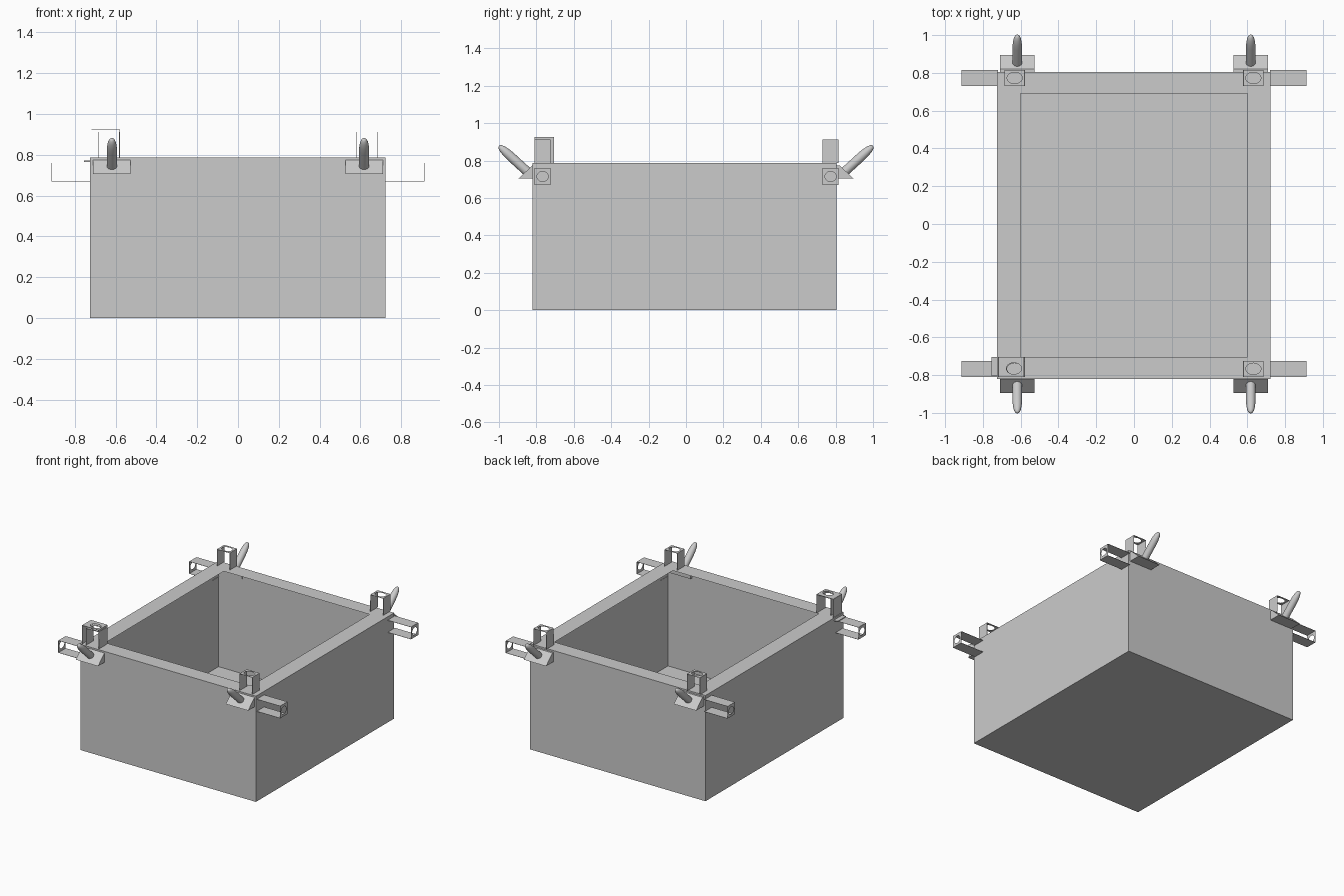
import bpy, bmesh, math
from mathutils import Vector

cube = bpy.data.objects.get("Cube")
if cube:
    bpy.data.objects.remove(cube)

grey = bpy.data.materials.new("plain_grey")
grey.use_nodes = True
colour = (0.6, 0.6, 0.6, 1)
grey.diffuse_color = colour
grey.node_tree.nodes["Principled BSDF"].inputs["Base Color"].default_value = colour


def finish(bm, name):
    bmesh.ops.remove_doubles(bm, verts=bm.verts, dist=0.0001)
    bmesh.ops.recalc_face_normals(bm, faces=bm.faces)
    mesh = bpy.data.meshes.new(name)
    bm.to_mesh(mesh)
    bm.free()
    mesh.materials.append(grey)
    obj = bpy.data.objects.new(name, mesh)
    bpy.context.collection.objects.link(obj)
    return obj


def box(name, lo, hi):
    bm = bmesh.new()
    bmesh.ops.create_cube(bm, size=1)
    lo, hi = Vector(lo), Vector(hi)
    for v in bm.verts:
        v.co = (lo + hi) / 2 + v.co * (hi - lo)
    return finish(bm, name)


def bracket(name, centre, across, along, depth, length, width, hole, shift=(0, 0)):
    """Open strap: two side plates and a pierced end plate."""
    bm = bmesh.new()
    centre, across, along = Vector(centre), Vector(across), Vector(along)
    side = Vector((0, 1, 0))

    def point(u, v, w):
        return bm.verts.new(centre + across * u + side * v + along * w)

    # pierced end plate, made as a ring from oval to rectangle
    count = 32
    inner, outer = [], []
    for i in range(count):
        a = math.tau * i / count
        c, s = math.cos(a), math.sin(a)
        m = max(abs(c), abs(s))
        inner.append(point(c * hole[0] + shift[0], s * hole[1] + shift[1], length))
        outer.append(point(c / m * width / 2, s / m * depth / 2, length))
    for i in range(count):
        j = (i + 1) % count
        bm.faces.new((inner[i], outer[i], outer[j], inner[j]))
    # side plates
    for u in (-width / 2, width / 2):
        bm.faces.new([point(u, v * depth / 2, w)
                      for v, w in ((-1, 0), (1, 0), (1, length), (-1, length))])
    obj = finish(bm, name)
    solid = obj.modifiers.new("plate_thickness", 'SOLIDIFY')
    solid.thickness = 0.002
    solid.offset = 0


def wedge(name, x, back, front, out):
    """Block with its slope facing outward and up, its back set into the wall."""
    bm = bmesh.new()
    profile = ((back, 0.705), (front + out * 0.075, 0.705), (front, 0.775), (back, 0.775))
    ends = [[bm.verts.new((x + dx, y, z)) for y, z in profile]
            for dx in (-0.092, 0.092)]
    for end in ends:
        bm.faces.new(end)
    for i in range(4):
        j = (i + 1) % 4
        bm.faces.new((ends[0][i], ends[0][j], ends[1][j], ends[1][i]))
    finish(bm, name)


def peg(name, start, tip):
    """Round peg with a rounded tip, turned around its axis."""
    bm = bmesh.new()
    start, tip = Vector(start), Vector(tip)
    axis = tip - start
    turn = axis.to_track_quat('Z', 'Y')
    profile = ((0, 0), (0.025, 0), (0.025, 0.6), (0.0235, 0.75),
               (0.019, 0.88), (0.013, 0.955), (0.007, 0.99), (0, 1))
    verts = [bm.verts.new(start + turn @ Vector((r, 0, t * axis.length)))
             for r, t in profile]
    edges = [bm.edges.new(pair) for pair in zip(verts, verts[1:])]
    bmesh.ops.spin(bm, geom=verts + edges, cent=start, axis=axis.normalized(),
                   angle=math.tau, steps=20)
    obj = finish(bm, name)
    bpy.ops.object.select_all(action='DESELECT')
    obj.select_set(True)
    bpy.context.view_layer.objects.active = obj
    bpy.ops.object.shade_smooth_by_angle(angle=math.radians(40))


# Open box: a thin shell whose flat rim overhangs the hollow inside
x0, x1, y0, y1, top = -0.724, 0.722, -0.82, 0.805, 0.787
bm = bmesh.new()
rings = [[bm.verts.new((x, y, z)) for x, y in ((a, c), (b, c), (b, d), (a, d))]
         for a, b, c, d, z in ((x0, x1, y0, y1, 0), (x0, x1, y0, y1, top),
                               (-0.6, 0.6, -0.703, 0.69, top))]
for low, high in zip(rings, rings[1:]):
    for i in range(4):
        j = (i + 1) % 4
        bm.faces.new((low[i], low[j], high[j], high[i]))
bm.faces.new(rings[0])
finish(bm, "open_box")

# Corner fittings
for sx, xname in ((1, "left"), (-1, "right")):
    for sy, yname in ((-1, "front"), (1, "back")):
        label = f"{yname}_{xname}"
        yc = -0.767 if sy < 0 else 0.773
        bracket(label + "_upright_bracket", (sx * 0.632, yc, top), (1, 0, 0),
                (0, 0, 1), 0.086, 0.125, 0.106, (0.04, 0.03))
        bracket(label + "_side_bracket", (sx * 0.72, yc, 0.715), (0, 0, 1),
                (sx, 0, 0), 0.086, 0.193, 0.09, (0.027, 0.03))
        back = y0 + 0.015 if sy < 0 else y1 - 0.005
        wedge(label + "_wedge", sx * 0.618, back, sy * 0.82, sy)
        peg(label + "_peg", (sx * 0.618, sy * 0.842, 0.735), (sx * 0.618, sy, 0.879))

# Larger sleeve and tab over the front right bracket
bracket("front_right_sleeve", (-0.65, -0.757, top), (1, 0, 0), (0, 0, 1),
        0.105, 0.138, 0.136, (0.04, 0.03), (0.014, -0.008))
box("front_right_tab", (-0.755, -0.805, 0.765), (x0, -0.705, 0.771))
